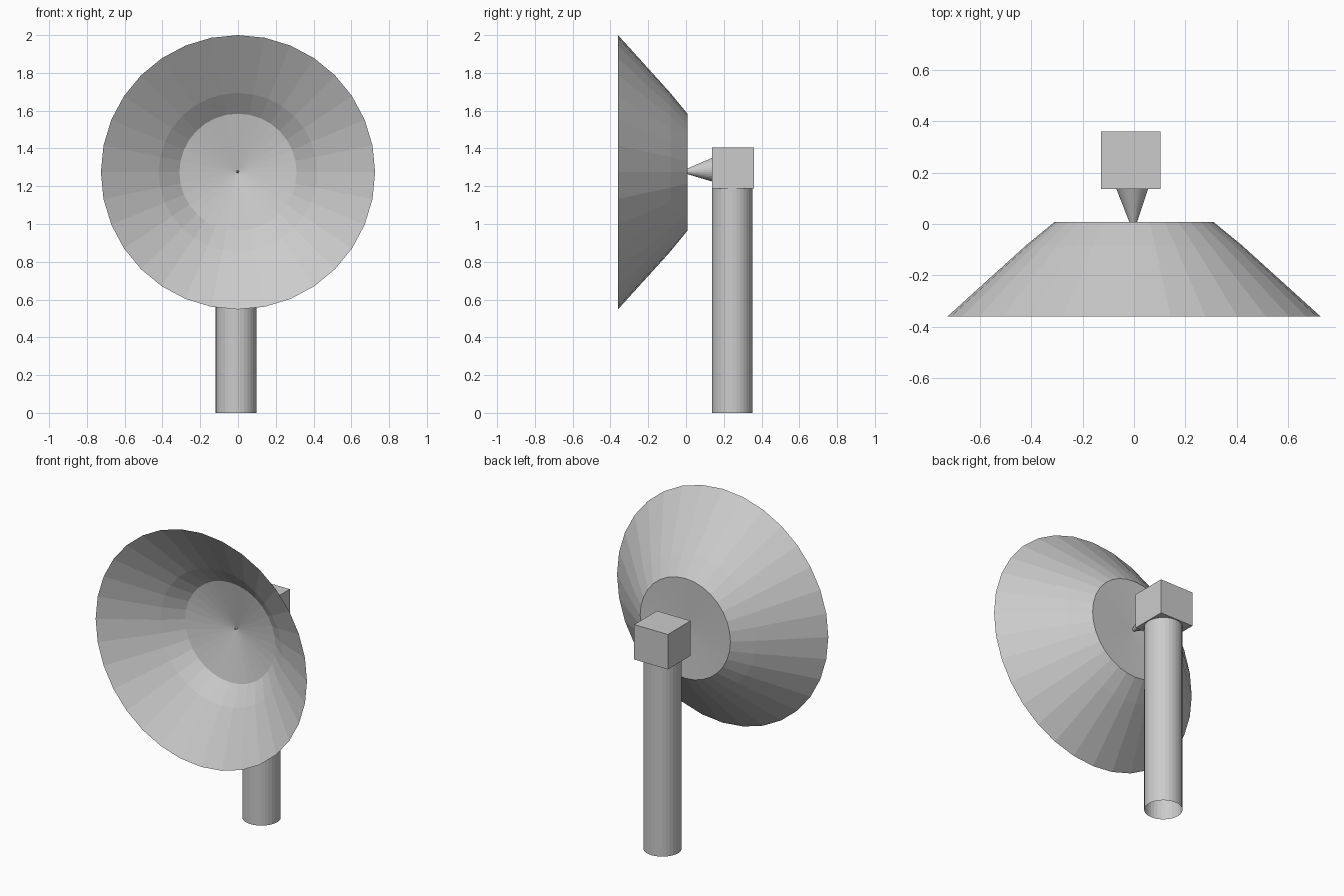
import bpy, bmesh, math
from mathutils import Vector

cube = bpy.data.objects.get("Cube")
if cube:
    bpy.data.objects.remove(cube, do_unlink=True)

# Single matte grey
grey = bpy.data.materials.new("light grey")
grey.use_nodes = True
grey.diffuse_color = (0.6, 0.6, 0.6, 1)
grey.node_tree.nodes["Principled BSDF"].inputs["Base Color"].default_value = (0.6, 0.6, 0.6, 1)

SIDES = 32


def finish(name, bm):
    mesh = bpy.data.meshes.new(name)
    bm.to_mesh(mesh)
    bm.free()
    mesh.materials.append(grey)
    obj = bpy.data.objects.new(name, mesh)
    bpy.context.collection.objects.link(obj)
    return obj


def loft(name, rings, axis):
    """Tube through rings of (centre, radius), square to the axis; zero radius makes a point."""
    bm = bmesh.new()
    loops = []
    for centre, radius in rings:
        loop = []
        for i in range(SIDES):
            a = 2 * math.pi * i / SIDES
            c, s = radius * math.cos(a), radius * math.sin(a)
            offset = Vector((c, 0, s)) if axis == "Y" else Vector((c, s, 0))
            loop.append(bm.verts.new(Vector(centre) + offset))
        loops.append(loop)
    for low, high in zip(loops, loops[1:]):
        for i in range(SIDES):
            j = (i + 1) % SIDES
            bm.faces.new((low[i], low[j], high[j], high[i]))
    bmesh.ops.remove_doubles(bm, verts=bm.verts, dist=0.00001)
    bmesh.ops.recalc_face_normals(bm, faces=bm.faces)
    return finish(name, bm)


# Thick dish: front bowl, knife-edge rim, then the outer wall and back
front_bowl = [(-0.012, 0), (-0.075, 0.31), (-0.165, 0.42)]
rim = [(-0.36, 0.726)]
back_shell = [(-0.083, 0.42), (0.007, 0.31), (-0.006, 0)]
loft("dish", [((0, y, 1.274), r) for y, r in front_bowl + rim + back_shell], "Y")

# Pointed feed piercing the dish centre
loft("feed_cone", [((-0.002, -0.033, 1.276), 0), ((-0.007, 0.145, 1.288), 0.065)], "Y")

# Hollow post
loft("post", [((-0.01, 0.245, 0), 0.108), ((-0.01, 0.245, 1.195), 0.108)], "Z")

# Mounting box
bm = bmesh.new()
bmesh.ops.create_cube(bm, size=1)
bmesh.ops.scale(bm, vec=(0.231, 0.223, 0.217), verts=bm.verts)
bmesh.ops.translate(bm, vec=(-0.012, 0.2485, 1.296), verts=bm.verts)
finish("mounting_box", bm)
